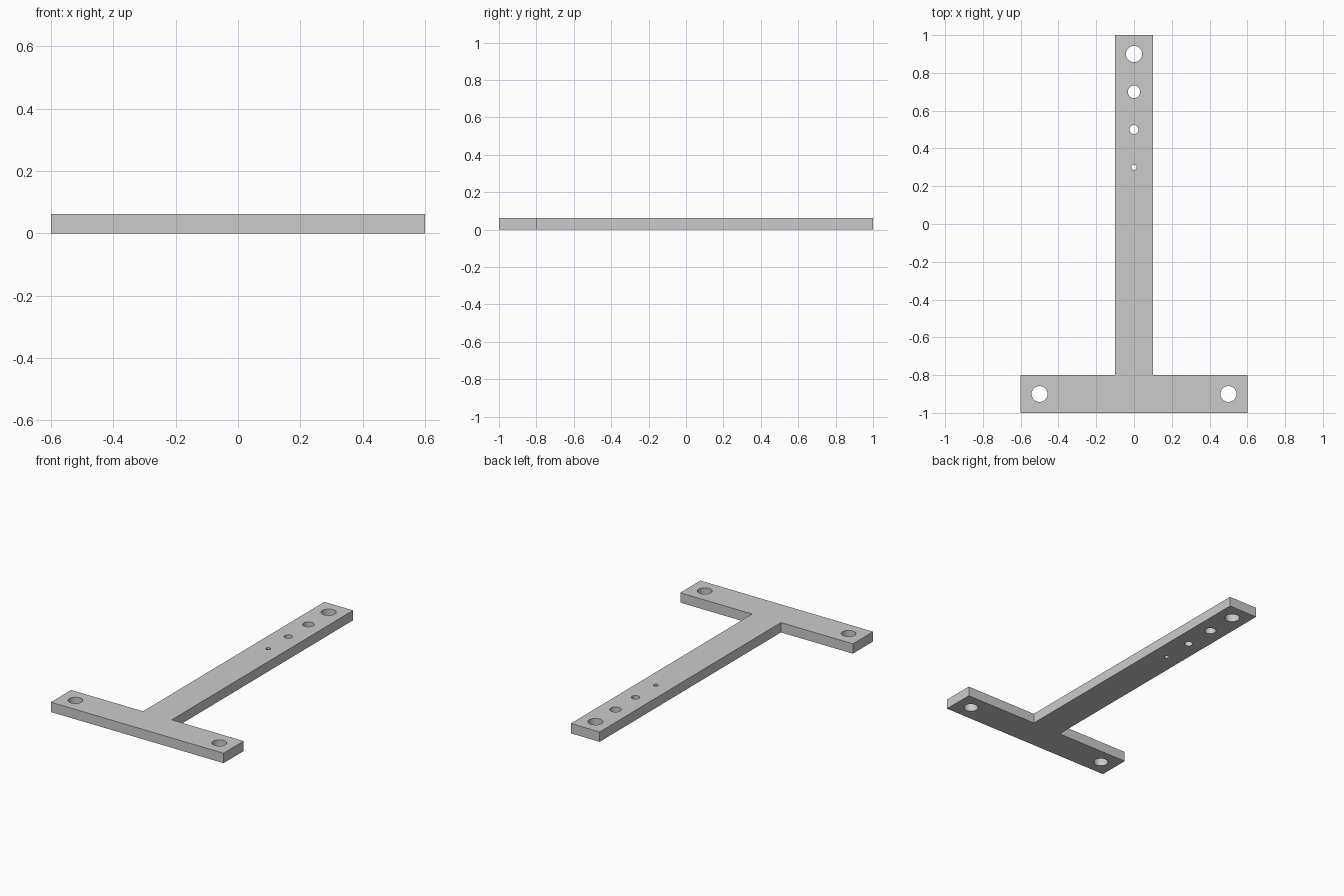
import bpy, bmesh
from math import cos, sin, tau

if "Cube" in bpy.data.objects:
    bpy.data.objects.remove(bpy.data.objects["Cube"])

THICK = 0.062
SEGMENTS = 48

# T-shaped outline: wide foot and long narrow stem
half = [(0.6, -1), (0.6, -0.8), (0.1, -0.8), (0.1, 1)]
outline = half + [(-x, y) for x, y in reversed(half)]

# Through holes: x, y, radius
holes = [(-0.5, -0.9, 0.042), (0.5, -0.9, 0.042),
         (0, 0.9, 0.043), (0, 0.7, 0.033), (0, 0.5, 0.024), (0, 0.3, 0.014)]


def circle(x, y, r):
    return [(x + r * cos(tau * i / SEGMENTS), y + r * sin(tau * i / SEGMENTS))
            for i in range(SEGMENTS)]


def add_loop(curve, points):
    spline = curve.splines.new('POLY')
    spline.points.add(len(points) - 1)
    for p, (x, y) in zip(spline.points, points):
        p.co = (x, y, 0, 1)
    spline.use_cyclic_u = True


# Filled and extruded plate profile
curve = bpy.data.curves.new("t_plate", 'CURVE')
curve.dimensions = '2D'
curve.fill_mode = 'BOTH'
curve.extrude = THICK / 2
add_loop(curve, outline)
for h in holes:
    add_loop(curve, circle(*h))
plate = bpy.data.objects.new("t_plate", curve)
bpy.context.collection.objects.link(plate)

# Convert to a welded solid standing on the ground
bpy.context.view_layer.objects.active = plate
plate.select_set(True)
bpy.ops.object.convert(target='MESH')
plate = bpy.context.object
bm = bmesh.new()
bm.from_mesh(plate.data)
bmesh.ops.remove_doubles(bm, verts=bm.verts, dist=0.0001)
bmesh.ops.translate(bm, verts=bm.verts, vec=(0, 0, THICK / 2))
bmesh.ops.recalc_face_normals(bm, faces=bm.faces)
bm.to_mesh(plate.data)
bm.free()

# Smooth hole walls, sharp plate edges
bpy.ops.object.shade_smooth_by_angle()
